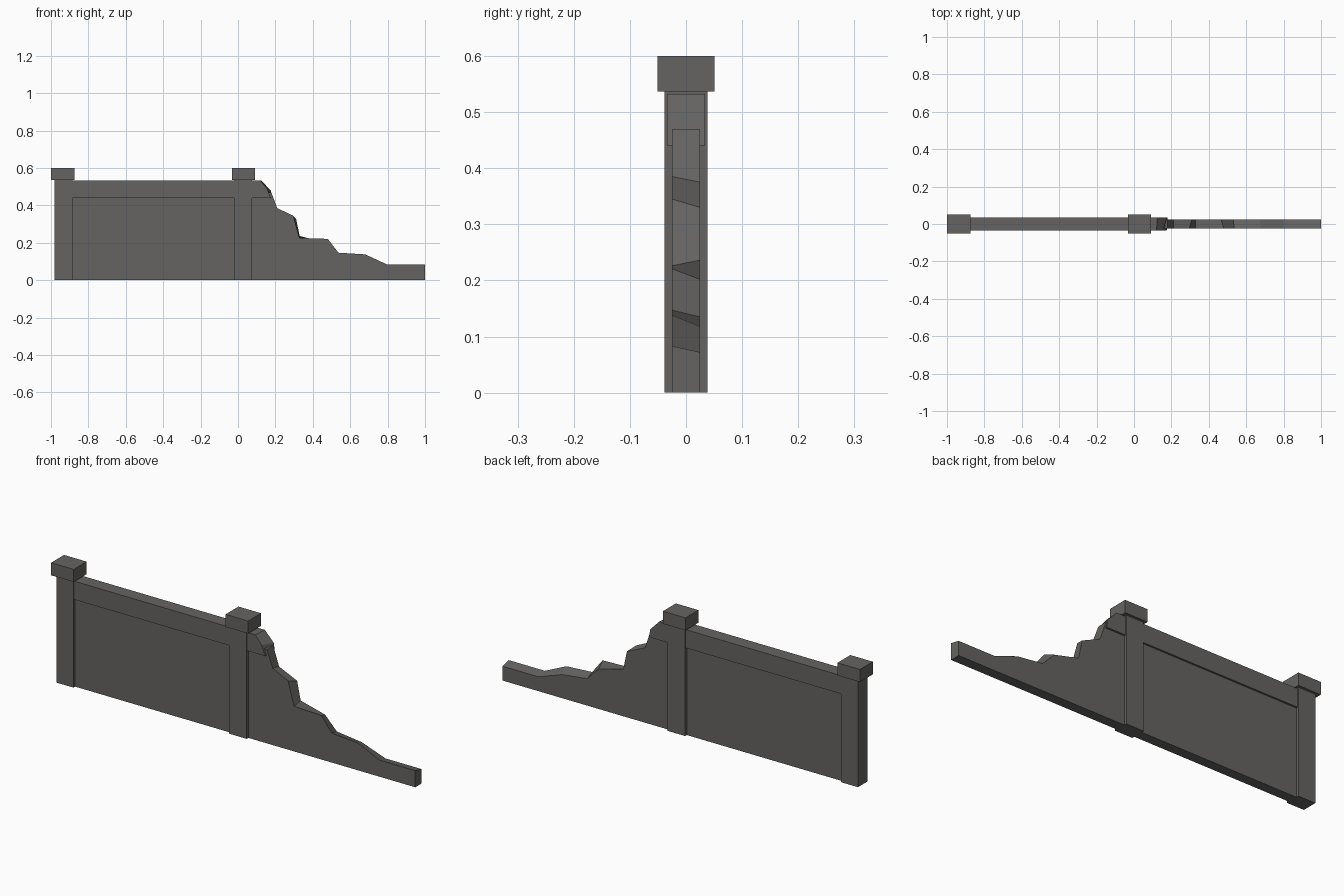
import bpy, bmesh

if "Cube" in bpy.data.objects:
    bpy.data.objects.remove(bpy.data.objects["Cube"])

stone = bpy.data.materials.new("dark_grey_stone")
stone.diffuse_color = (0.13, 0.127, 0.122, 1)
stone.use_nodes = True
stone.node_tree.nodes["Principled BSDF"].inputs["Base Color"].default_value = stone.diffuse_color


def loft(name, front, back, y0, y1):
    """Solid between a front outline at y0 and a matching back outline at y1."""
    bm = bmesh.new()
    f = [bm.verts.new((x, y0, z)) for x, z in front]
    b = [bm.verts.new((x, y1, z)) for x, z in back]
    bm.faces.new(f)
    bm.faces.new(b[::-1])
    n = len(f)
    for i in range(n):
        j = (i + 1) % n
        bm.faces.new((f[j], f[i], b[i], b[j]))
    bmesh.ops.recalc_face_normals(bm, faces=bm.faces[:])
    me = bpy.data.meshes.new(name)
    bm.to_mesh(me)
    bm.free()
    me.materials.append(stone)
    ob = bpy.data.objects.new(name, me)
    bpy.context.collection.objects.link(ob)
    return ob


def box(name, x0, x1, y, z0, z1):
    outline = [(x0, z0), (x1, z0), (x1, z1), (x0, z1)]
    return loft(name, outline, outline, -y, y)


# square posts with overhanging caps
for side, x0, x1, c0, c1 in (("left", -0.98, -0.885, -1.0, -0.875),
                             ("middle", -0.022, 0.075, -0.033, 0.092)):
    box(side + "_post", x0, x1, 0.038, 0, 0.54)
    box(side + "_cap", c0, c1, 0.051, 0.537, 0.60)

# straight wall panel and thicker top rail between the posts
box("wall_panel", -0.90, 0.0, 0.025, 0, 0.46)
box("top_rail", -0.90, 0.0, 0.034, 0.44, 0.532)

# broken stub of the rail past the middle post
loft("broken_rail",
     [(0.05, 0.44), (0.175, 0.44), (0.155, 0.49), (0.12, 0.532), (0.05, 0.532)],
     [(0.05, 0.44), (0.18, 0.44), (0.175, 0.48), (0.125, 0.532), (0.05, 0.532)],
     -0.034, 0.034)

# crumbled wall, its broken edge slightly lower at the back
base = [(0.0, 0), (1.0, 0)]
front_edge = [(1.0, 0.083), (0.80, 0.083), (0.68, 0.138), (0.537, 0.147),
              (0.48, 0.221), (0.328, 0.226), (0.295, 0.345), (0.21, 0.385),
              (0.178, 0.47), (0.0, 0.47)]
back_edge = [(1.0, 0.072), (0.80, 0.072), (0.67, 0.118), (0.53, 0.135),
             (0.465, 0.202), (0.33, 0.236), (0.31, 0.33), (0.21, 0.375),
             (0.178, 0.47), (0.0, 0.47)]
loft("crumbled_wall", base + front_edge, base + back_edge, -0.025, 0.025)
